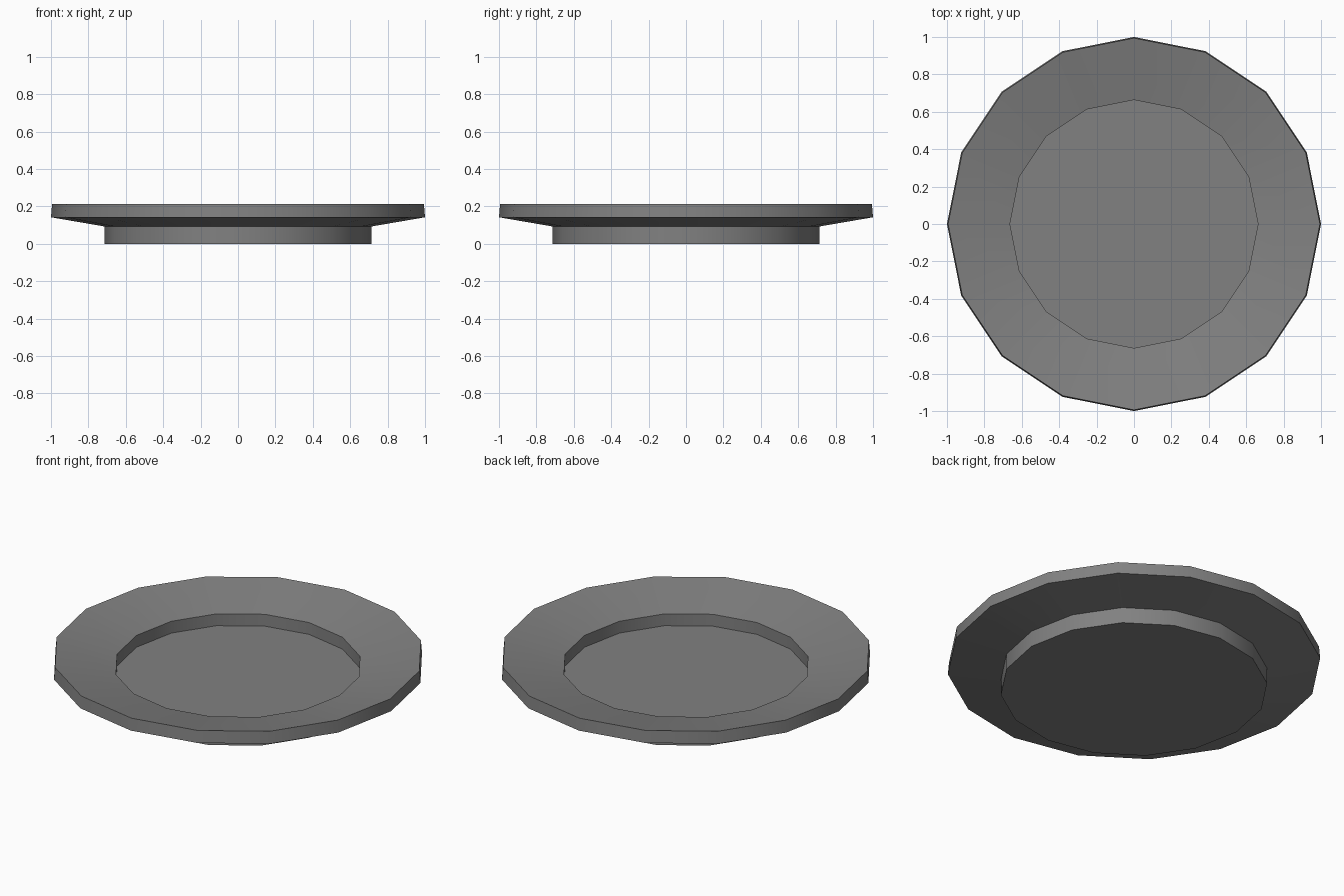
import bpy
import bmesh
from math import cos, sin, tau, radians

cube = bpy.data.objects.get("Cube")
if cube:
    bpy.data.objects.remove(cube, do_unlink=True)

SIDES = 16


def make_material(name, colour):
    mat = bpy.data.materials.new(name)
    mat.use_nodes = True
    mat.diffuse_color = colour
    mat.node_tree.nodes["Principled BSDF"].inputs["Base Color"].default_value = colour
    return mat


def lathe(name, profile, mat):
    """Sweep (radius, height) points around z and cap both ends."""
    bm = bmesh.new()
    rings = [[bm.verts.new((r * cos(tau * i / SIDES), r * sin(tau * i / SIDES), z))
              for i in range(SIDES)] for r, z in profile]
    for low, high in zip(rings, rings[1:]):
        for i in range(SIDES):
            j = (i + 1) % SIDES
            bm.faces.new((low[i], low[j], high[j], high[i]))
    bm.faces.new(rings[0][::-1])
    bm.faces.new(rings[-1])
    bmesh.ops.recalc_face_normals(bm, faces=bm.faces)
    mesh = bpy.data.meshes.new(name)
    bm.to_mesh(mesh)
    bm.free()
    mesh.materials.append(mat)
    obj = bpy.data.objects.new(name, mesh)
    bpy.context.collection.objects.link(obj)
    bpy.ops.object.select_all(action="DESELECT")
    obj.select_set(True)
    bpy.context.view_layer.objects.active = obj
    bpy.ops.object.shade_smooth_by_angle(angle=radians(30))
    return obj


grey = make_material("dark grey", (0.22, 0.22, 0.22, 1))

# Plate: foot, flared underside, outer edge, sloping rim, recessed floor
lathe("plate", [
    (0.715, 0.0),
    (0.715, 0.093),
    (1.0, 0.142),
    (0.994, 0.213),
    (0.663, 0.145),
    (0.663, 0.075),
], grey)
